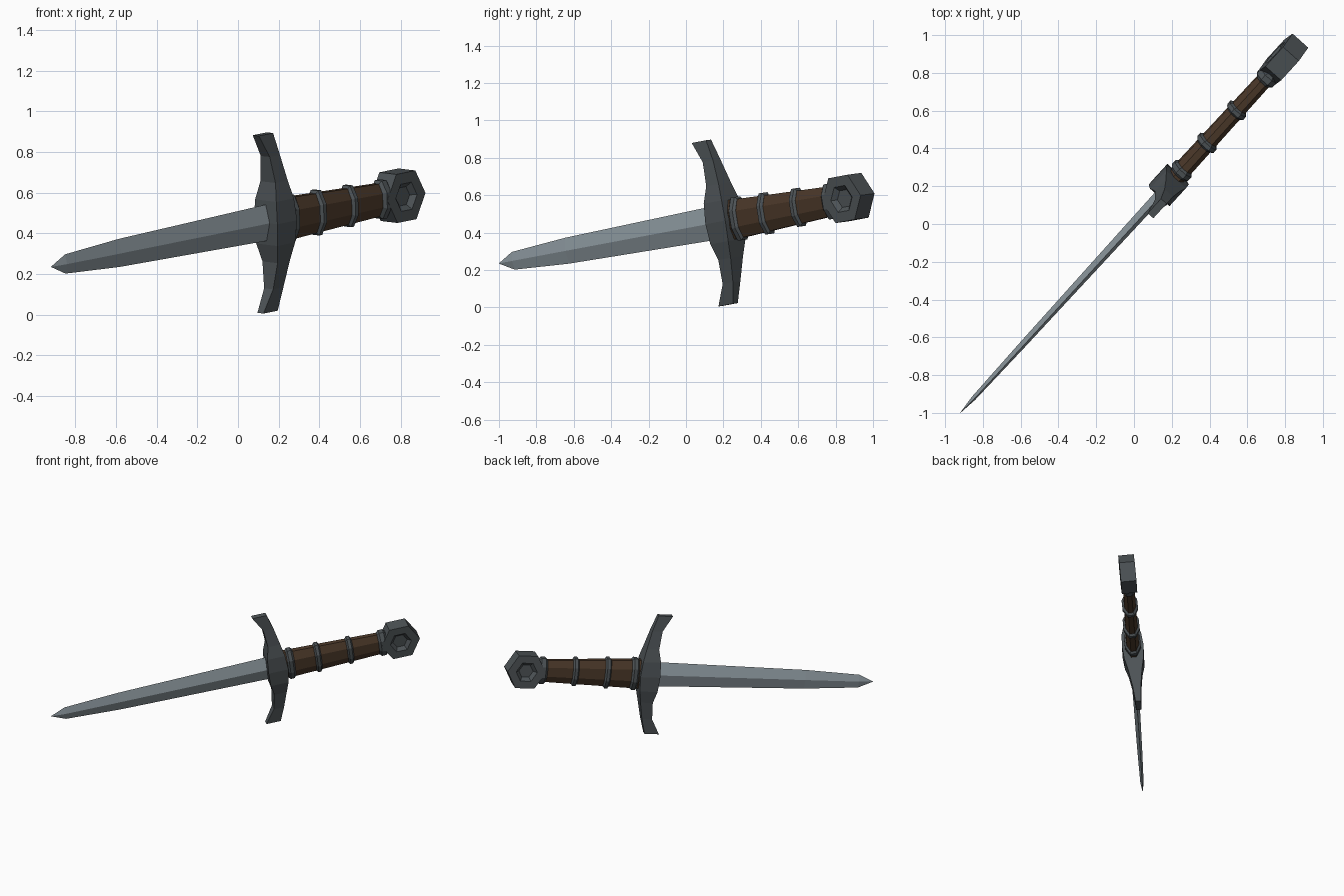
import bpy, bmesh, math
from mathutils import Matrix, Vector

if "Cube" in bpy.data.objects:
    bpy.data.objects.remove(bpy.data.objects["Cube"])

# Dagger frame: u runs from tip to pommel, v along the guard, w across the flat
tip = Vector((-0.92, -1.0, 0.235))
u = Vector((0.668, 0.731, 0.137)).normalized()
v = Vector((-0.0226, -0.158, 0.987))
v = (v - u * v.dot(u)).normalized()
w = u.cross(v)
frame = Matrix((u, v, w)).transposed().to_4x4()
frame.translation = tip


def material(name, color):
    m = bpy.data.materials.new(name)
    m.diffuse_color = (*color, 1)
    m.use_nodes = True
    m.node_tree.nodes["Principled BSDF"].inputs["Base Color"].default_value = m.diffuse_color
    return m


steel = material("blade steel", (0.27, 0.32, 0.35))
iron = material("dark iron", (0.075, 0.087, 0.094))
leather = material("brown leather", (0.07, 0.040, 0.022))


def loft(name, rings, mat):
    """Skin equal-length rings of (s, t, n) points and cap both ends."""
    bm = bmesh.new()
    loops = [[bm.verts.new(p) for p in ring] for ring in rings]
    for a, b in zip(loops, loops[1:]):
        for i in range(len(a)):
            j = (i + 1) % len(a)
            bm.faces.new((a[i], a[j], b[j], b[i]))
    bm.faces.new(loops[0][::-1])
    bm.faces.new(loops[-1])
    bmesh.ops.remove_doubles(bm, verts=bm.verts, dist=1e-5)
    bmesh.ops.recalc_face_normals(bm, faces=bm.faces)
    bm.transform(frame)
    me = bpy.data.meshes.new(name)
    bm.to_mesh(me)
    bm.free()
    me.materials.append(mat)
    ob = bpy.data.objects.new(name, me)
    bpy.context.collection.objects.link(ob)
    return ob


def diamond(s, t, n):
    return [(s, t, 0), (s, 0, n), (s, -t, 0), (s, 0, -n)]


def octagon(s, t, n):
    k = 1 / math.cos(math.pi / 8)
    angles = [math.pi / 8 + i * math.pi / 4 for i in range(8)]
    return [(s, t * k * math.sin(a), n * k * math.cos(a)) for a in angles]


def hexagon(r, n, s=2.555):
    return [(s + r * math.cos(i * math.pi / 3), r * math.sin(i * math.pi / 3), n)
            for i in range(6)]


# Blade: diamond section with a short point
loft("blade", [diamond(0, 0.0008, 0.0008), diamond(0.105, 0.048, 0.012),
               diamond(0.5, 0.07, 0.018), diamond(1.62, 0.091, 0.027)], steel)

# Guard: tapered bar whose tips curl toward the blade, mirrored about the blade
half = [(0.0, 1.58, 1.725, 0.078), (0.11, 1.585, 1.715, 0.070),
        (0.20, 1.605, 1.695, 0.050), (0.33, 1.59, 1.665, 0.030),
        (0.443, 1.525, 1.63, 0.020)]
sections = [(-t, a, b, h) for t, a, b, h in half[:0:-1]] + half
loft("guard", [[(a, t, -h), (b, t, -h), (b, t, h), (a, t, h)]
               for t, a, b, h in sections], iron)


# Grip, narrowing toward the pommel
def grip_size(s):
    f = (s - 1.72) / 0.71
    return 0.106 - 0.026 * f, 0.046 - 0.006 * f


loft("grip", [octagon(s, *grip_size(s)) for s in (1.70, 2.44)], leather)

# Bevelled bands around the grip
for i, (s, wide, rise) in enumerate([(1.755, 0.026, 0.012), (1.955, 0.022, 0.014),
                                     (2.19, 0.022, 0.014), (2.43, 0.032, 0.015)]):
    t, n = grip_size(s)
    loft(f"grip_band_{i + 1}", [octagon(s + d * wide, t + e * rise, n + e * rise)
                                for d, e in ((-1, 0), (-0.5, 1), (0.5, 1), (1, 0))], iron)

# Pommel: six-sided block with a sloped recess in each face
h = 0.056
loft("pommel", [hexagon(r, n) for r, n in
                ((0.052, 0.025 - h), (0.078, -h), (0.14, -h),
                 (0.14, h), (0.078, h), (0.052, h - 0.025))], iron)
